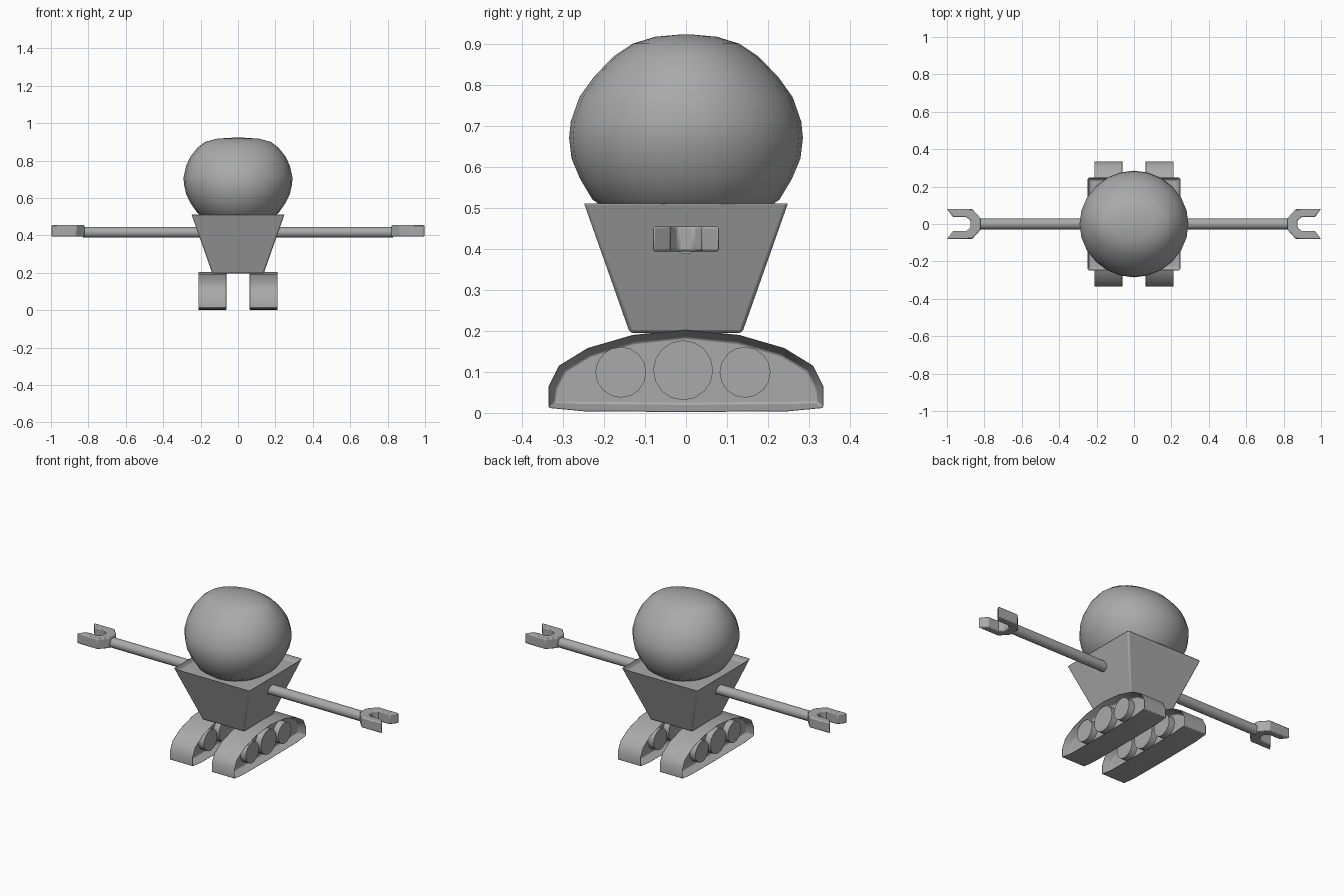
import bpy, bmesh
from math import cos, sin, pi, radians
from mathutils import Matrix

if "Cube" in bpy.data.objects:
    bpy.data.objects.remove(bpy.data.objects["Cube"], do_unlink=True)

grey = bpy.data.materials.new("plain grey")
grey.use_nodes = True
grey.diffuse_color = (0.4, 0.4, 0.4, 1)
grey.node_tree.nodes["Principled BSDF"].inputs["Base Color"].default_value = (0.4, 0.4, 0.4, 1)


def finish(name, bm, bevel=0, angle=35):
    bmesh.ops.recalc_face_normals(bm, faces=bm.faces)
    mesh = bpy.data.meshes.new(name)
    bm.to_mesh(mesh)
    bm.free()
    mesh.materials.append(grey)
    obj = bpy.data.objects.new(name, mesh)
    bpy.context.collection.objects.link(obj)
    if bevel:
        mod = obj.modifiers.new("soft edges", 'BEVEL')
        mod.width, mod.segments, mod.angle_limit = bevel, 2, radians(40)
    bpy.ops.object.select_all(action='DESELECT')
    obj.select_set(True)
    bpy.context.view_layer.objects.active = obj
    bpy.ops.object.shade_smooth_by_angle(angle=radians(angle))
    return obj


def loft(bm, rings):
    """Skin a list of equal-length point rings and cap both ends."""
    loops = [[bm.verts.new(p) for p in ring] for ring in rings]
    n = len(loops[0])
    for a, b in zip(loops, loops[1:]):
        for i in range(n):
            j = (i + 1) % n
            bm.faces.new((a[i], a[j], b[j], b[i]))
    return [bm.faces.new(loops[0][::-1]), bm.faces.new(loops[-1])]


def rod(name, radius, x0, x1, y, z, sides):
    bm = bmesh.new()
    bmesh.ops.create_cone(bm, cap_ends=True, segments=sides, radius1=radius,
                          radius2=radius, depth=x1 - x0,
                          matrix=Matrix.Translation(((x0 + x1) / 2, y, z))
                          @ Matrix.Rotation(pi / 2, 4, 'Y'))
    return finish(name, bm)


# Head: height, half width, half depth of each ring
head_rings = [(.465, .03, .03), (.472, .11, .11), (.49, .175, .185), (.52, .218, .228),
              (.57, .252, .258), (.62, .277, .279), (.67, .289, .285), (.71, .291, .281),
              (.77, .278, .26), (.82, .255, .224), (.87, .215, .175), (.9, .175, .13),
              (.917, .11, .075), (.922, .03, .02)]
bm = bmesh.new()
loft(bm, [[(a * cos(i * pi / 12), b * sin(i * pi / 12), z) for i in range(24)]
          for z, a, b in head_rings])
finish("head", bm, angle=60)

# Body: tapered box with a shallow tray in the top
bm = bmesh.new()
square = ((-1, -1), (1, -1), (1, 1), (-1, 1))
caps = loft(bm, [[(x * r, y * r, z) for x, y in square]
                 for r, z in ((.137, .195), (.25, .515))])
bmesh.ops.recalc_face_normals(bm, faces=bm.faces)
bmesh.ops.inset_region(bm, faces=[caps[1]], thickness=.02, depth=-.03)
finish("body", bm, .008)

# Half outlines, mirrored in y below
track_half = [(0, .002), (.25, .004), (.335, .012), (.335, .065), (.31, .115),
              (.24, .158), (.13, .19), (0, .203)]
track_outline = track_half + [(-y, z) for y, z in track_half[-2:0:-1]]
claw_half = [(.82, .03), (.865, .08), (1, .08), (.967, .037), (.897, .037), (.875, .02)]
claw_outline = claw_half + [(x, -y) for x, y in claw_half[::-1]]

for side, s in (("left", 1), ("right", -1)):
    # Track: solid outline, hollowed on both faces
    bm = bmesh.new()
    caps = loft(bm, [[(x, y, z) for y, z in track_outline] for x in (s * .06, s * .214)])
    bmesh.ops.recalc_face_normals(bm, faces=bm.faces)
    bmesh.ops.inset_individual(bm, faces=caps, thickness=.019, depth=-.045)
    finish(side + "_track", bm, .004, 40)

    # Wheels run through the track, just short of its faces
    for name, y, z, r in (("front", -.159, .099, .062), ("middle", -.007, .104, .073),
                          ("rear", .144, .099, .062)):
        lo, hi = sorted((s * .068, s * .206))
        rod(f"{side}_{name}_wheel", r, lo, hi, y, z, 16)

    # Arm
    lo, hi = sorted((s * .15, s * .83))
    rod(side + "_arm", .029, lo, hi, 0, .416, 16)

    # Open claw
    bm = bmesh.new()
    loft(bm, [[(s * x, y, z) for x, y in claw_outline] for z in (.393, .455)])
    finish(side + "_claw", bm, .006)
